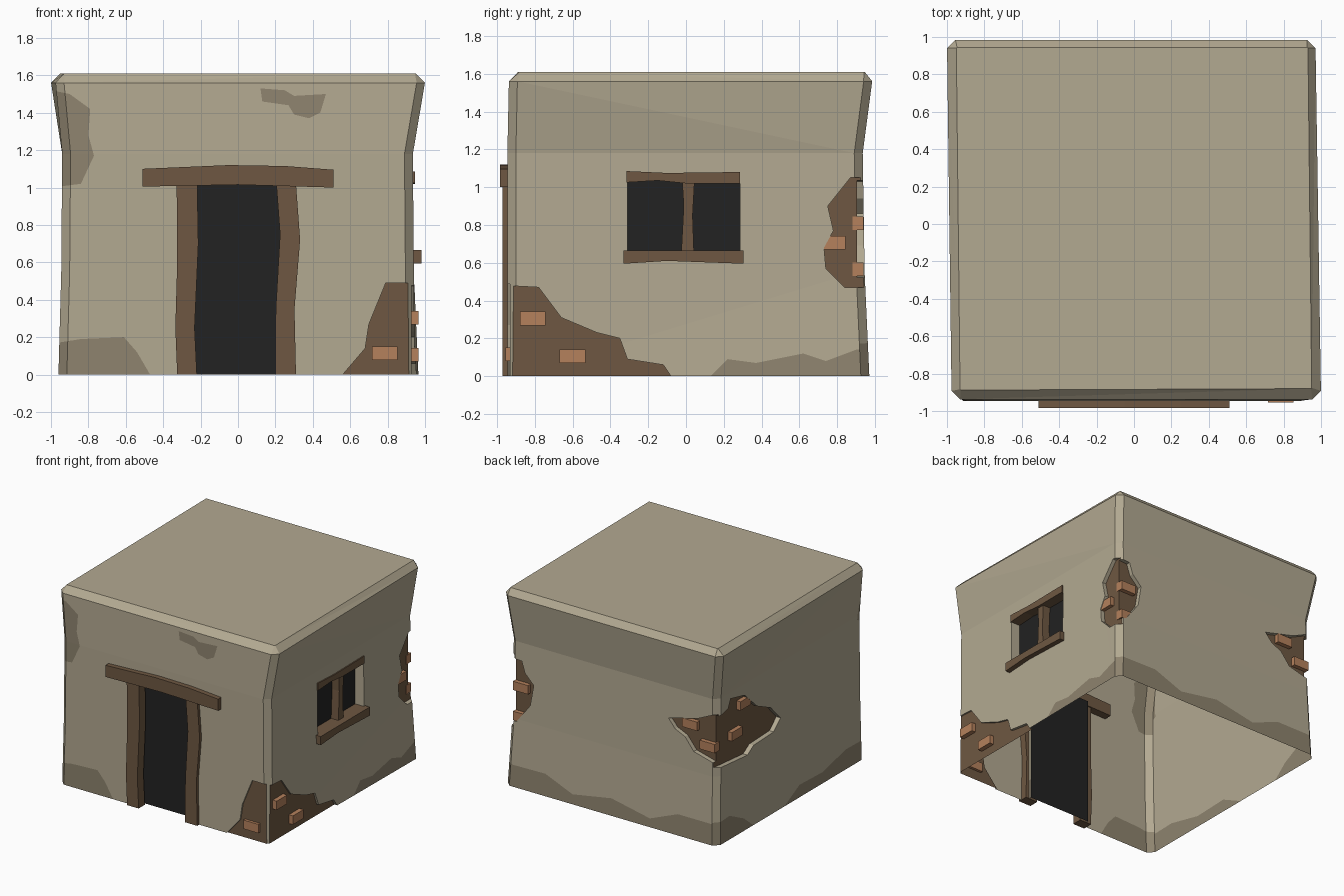
import bpy, bmesh
from mathutils import Vector

if "Cube" in bpy.data.objects:
    bpy.data.objects.remove(bpy.data.objects["Cube"])

# ---- colours ----
COLOURS = {"plaster": (.45, .398, .285), "stained_plaster": (.272, .23, .158),
           "brown_wood": (.158, .097, .054), "orange_brick": (.46, .22, .107),
           "dark_opening": (.016, .016, .016)}
MATS = []
for name, c in COLOURS.items():
    m = bpy.data.materials.new(name)
    m.diffuse_color = (*c, 1)
    m.use_nodes = True
    m.node_tree.nodes["Principled BSDF"].inputs["Base Color"].default_value = m.diffuse_color
    MATS.append(m)
PLASTER, STAIN, WOOD, BRICK, DARK = range(5)


def make_object(name, bm):
    me = bpy.data.meshes.new(name)
    bm.to_mesh(me)
    bm.free()
    for m in MATS:
        me.materials.append(m)
    ob = bpy.data.objects.new(name, me)
    bpy.context.collection.objects.link(ob)
    return ob


def to3d(axis, u, z, d):
    """Wall coordinates (along, up, depth) to world."""
    return Vector((d, u, z)) if axis == 'x' else Vector((u, d, z))


def prism(name, axis, outline, d0, d1, mat, cap=None):
    """Outline drawn on a wall, extruded from d0 to d1; cap colours the d0 end."""
    bm = bmesh.new()
    a = [bm.verts.new(to3d(axis, u, z, d0)) for u, z in outline]
    b = [bm.verts.new(to3d(axis, u, z, d1)) for u, z in outline]
    first = bm.faces.new(a)
    bm.faces.new(b)
    n = len(a)
    for i in range(n):
        bm.faces.new((a[i], a[(i + 1) % n], b[(i + 1) % n], b[i]))
    for f in bm.faces:
        f.material_index = mat
    if cap is not None:
        first.material_index = cap
    bmesh.ops.recalc_face_normals(bm, faces=bm.faces)
    return make_object(name, bm)


def rect(u0, u1, z0, z1):
    return [(u0, z0), (u1, z0), (u1, z1), (u0, z1)]


# ---- walls and roof: lofted square sections with cut corners ----
LEVELS = [  # z, corner cut, front-left, front-right, back-right, back-left
    (0, .045, (-.96, -.945), (.945, -.945), (.965, .97), (-.96, .97)),
    (.55, .045, (-.945, -.945), (.94, -.945), (.94, .945), (-.945, .945)),
    (1.18, .045, (-.94, -.945), (.935, -.945), (.935, .935), (-.94, .935)),
    (1.56, .045, (-.975, -.937), (1.0, -.937), (.97, .985), (-1.0, .985)),
    (1.61, .004, (-.93, -.888), (.95, -.88), (.93, .945), (-.95, .945)),
]
bm = bmesh.new()
rings = []
for z, cut, *corners in LEVELS:
    ring = []
    for i, c in enumerate(corners):
        c = Vector(c)
        for other in (corners[i - 1], corners[(i + 1) % 4]):
            p = c + (Vector(other) - c).normalized() * cut
            ring.append(bm.verts.new((p.x, p.y, z)))
    rings.append(ring)
for lo, hi in zip(rings, rings[1:]):
    for i in range(8):
        j = (i + 1) % 8
        bm.faces.new((lo[i], lo[j], hi[j], hi[i]))
bm.faces.new(rings[-1])
bm.faces.new(rings[0])
bmesh.ops.recalc_face_normals(bm, faces=bm.faces)
bmesh.ops.triangulate(bm, faces=bm.faces)
walls = make_object("walls_and_roof", bm)

# ---- broken plaster, door and window recesses ----
O = 1.15  # beyond the corner
cutters = [
    # front right corner
    ('y', [(.56, -.05), (.56, 0), (.68, .14), (.70, .27), (.79, .49), (O, .485), (O, -.05)], -.932, -1.2, WOOD),
    ('x', [(-O, .49), (-.78, .47), (-.66, .31), (-.47, .23), (-.35, .2), (-.31, .09),
           (-.12, .06), (-.08, 0), (-.08, -.05), (-O, -.05)], .928, 1.2, WOOD),
    # back right corner
    ('x', [(O, 1.05), (.87, 1.05), (.75, .9), (.78, .77), (.73, .68), (.74, .57), (.84, .47), (O, .47)], .905, 1.2, WOOD),
    ('y', [(O, 1.05), (.83, 1.03), (.8, .94), (.72, .86), (.75, .69), (.87, .53), (O, .47)], .905, 1.2, WOOD),
    # back left corner
    ('x', [(O, 1.05), (.9, 1.04), (.8, 1.06), (.765, 1.13), (.585, 1.09), (.425, .94), (.25, .86), (.125, .73),
           (.215, .65), (.475, .64), (.555, .59), (O, .64)], -.905, -1.2, WOOD),
    ('y', [(-O, 1.05), (-.9, 1.05), (-.77, .99), (-.5, .92), (-.56, .85), (-.65, .81), (-.73, .71), (-O, .6)], .905, 1.2, WOOD),
    # doorway and window
    ('y', rect(-.28, .28, -.05, 1.04), -.87, -1.2, DARK),
    ('x', rect(-.31, .287, .63, 1.075), .86, 1.2, DARK),
]
bpy.context.view_layer.objects.active = walls
for axis, outline, d0, d1, cap in cutters:
    cutter = prism("cutter", axis, outline, d0, d1, PLASTER, cap)
    mod = walls.modifiers.new("cut", 'BOOLEAN')
    mod.operation, mod.solver, mod.object = 'DIFFERENCE', 'EXACT', cutter
    bpy.ops.object.modifier_apply(modifier=mod.name)
    bpy.data.objects.remove(cutter)

# ---- stains: split the wall along each outline, then colour the faces inside ----
stains = [
    ('y', -1, [(-O, 1.55), (-.9, 1.5), (-.79, 1.42), (-.8, 1.28), (-.77, 1.17), (-.84, 1.02), (-O, .98)]),
    ('y', -1, [(.12, 1.53), (.25, 1.52), (.3, 1.49), (.47, 1.5), (.44, 1.4), (.38, 1.37), (.3, 1.39), (.27, 1.44), (.13, 1.46)]),
    ('y', -1, [(-O, .14), (-.84, .19), (-.61, .2), (-.54, .12), (-.47, 0), (-.47, -.1), (-O, -.1)]),
    ('x', 1, [(.13, 0), (.22, .09), (.37, .07), (.62, .12), (.74, .08), (.9, .14), (O, .15), (O, -.1), (.13, -.1)]),
    ('y', 1, [(O, .17), (.6, .18), (.35, .08), (0, .14), (-.35, .07), (-.6, .17), (-O, .17), (-O, -.1), (O, -.1)]),
    ('x', -1, [(O, .17), (.8, .19), (.62, .1), (.5, 0), (.5, -.1), (O, -.1)]),
    ('x', -1, [(-O, .15), (-.7, .16), (-.4, .09), (-.1, .1), (.1, 0), (.1, -.1), (-O, -.1)]),
    ('x', -1, [(-O, 1.45), (-.9, 1.4), (-.87, 1.15), (-O, 1.0)]),
]


def inside(u, z, poly):
    hit = False
    for (u0, z0), (u1, z1) in zip(poly, poly[1:] + poly[:1]):
        if (z0 > z) != (z1 > z) and u < u0 + (z - z0) * (u1 - u0) / (z1 - z0):
            hit = not hit
    return hit


bm = bmesh.new()
bm.from_mesh(walls.data)
bm.normal_update()
# open underside
bmesh.ops.delete(bm, geom=[f for f in bm.faces if f.normal.z < -.9 and f.calc_center_median().z < .002], context='FACES')
bmesh.ops.triangulate(bm, faces=bm.faces)
for axis, side, poly in stains:
    k, depth = (1, 0) if axis == 'x' else (0, 1)

    def facing(f):
        return f.material_index == PLASTER and f.normal[depth] * side > .3

    for (u0, z0), (u1, z1) in zip(poly, poly[1:] + poly[:1]):
        if max(abs(u0), abs(u1)) >= O and u0 == u1 or max(z0, z1) < 0:
            continue
        bm.normal_update()
        near = []
        for f in bm.faces:
            us, zs = [v.co[k] for v in f.verts], [v.co.z for v in f.verts]
            if (facing(f) and min(us) < max(u0, u1) and max(us) > min(u0, u1)
                    and min(zs) < max(z0, z1) + 1e-4 and max(zs) > min(z0, z1) - 1e-4):
                near.append(f)
        geom = set(near)
        for f in near:
            geom.update(f.edges)
            geom.update(f.verts)
        bmesh.ops.bisect_plane(bm, geom=list(geom), dist=1e-5, plane_co=to3d(axis, u0, z0, 0),
                               plane_no=to3d(axis, z1 - z0, u0 - u1, 0).normalized())
    bm.normal_update()
    for f in bm.faces:
        c = f.calc_center_median()
        if facing(f) and inside(c[k], c.z, poly):
            f.material_index = STAIN
bm.to_mesh(walls.data)
bm.free()

# ---- crooked timber: door frame and window frame ----
timber = [
    ("left_door_post", 'y', [(-.325, 0), (-.22, 0), (-.232, .25), (-.212, .7), (-.218, 1.02), (-.328, 1.02),
                             (-.325, .6), (-.335, .25)], -.89, -.97),
    ("right_door_post", 'y', [(.2, 0), (.31, 0), (.302, .35), (.332, .72), (.31, 1.02), (.205, 1.02),
                              (.225, .75), (.202, .35)], -.89, -.97),
    ("door_lintel", 'y', [(-.51, 1.005), (0, 1.015), (.51, 1.0), (.51, 1.095), (.25, 1.115), (-.05, 1.12),
                          (-.51, 1.1)], -.88, -.985),
    ("window_sill", 'x', [(-.33, .595), (-.1, .61), (.305, .595), (.305, .665), (-.33, .665)], .85, .98),
    ("window_top_bar", 'x', [(-.315, 1.025), (-.15, 1.035), (0, 1.02), (.287, 1.02), (.287, 1.08), (-.1, 1.075),
                             (-.315, 1.085)], .85, .945),
    ("window_middle_bar", 'x', [(-.025, .65), (.042, .65), (.035, .85), (.045, 1.03), (-.02, 1.03), (-.012, .9)], .85, .925),
]
for name, axis, outline, d0, d1 in timber:
    prism(name, axis, outline, d0, d1, WOOD)

# ---- exposed bricks: axis, centre along the wall, centre height, inner and outer depth ----
bricks = [('y', .785, .115, -.91, -.955), ('x', -.81, .305, .91, .965), ('x', -.6, .105, .91, .965),
          ('x', .775, .705, .88, .935), ('y', .84, .81, .88, .94), ('y', .84, .565, .88, .94),
          ('y', -.69, .92, .88, .94), ('y', -.85, .78, .88, .94),
          ('x', .57, 1.02, -.88, -.94), ('x', .68, .81, -.88, -.94)]
for i, (axis, u, z, d0, d1) in enumerate(bricks):
    prism(f"brick_{i + 1}", axis, rect(u - .068, u + .068, z - .036, z + .036), d0, d1, BRICK)
